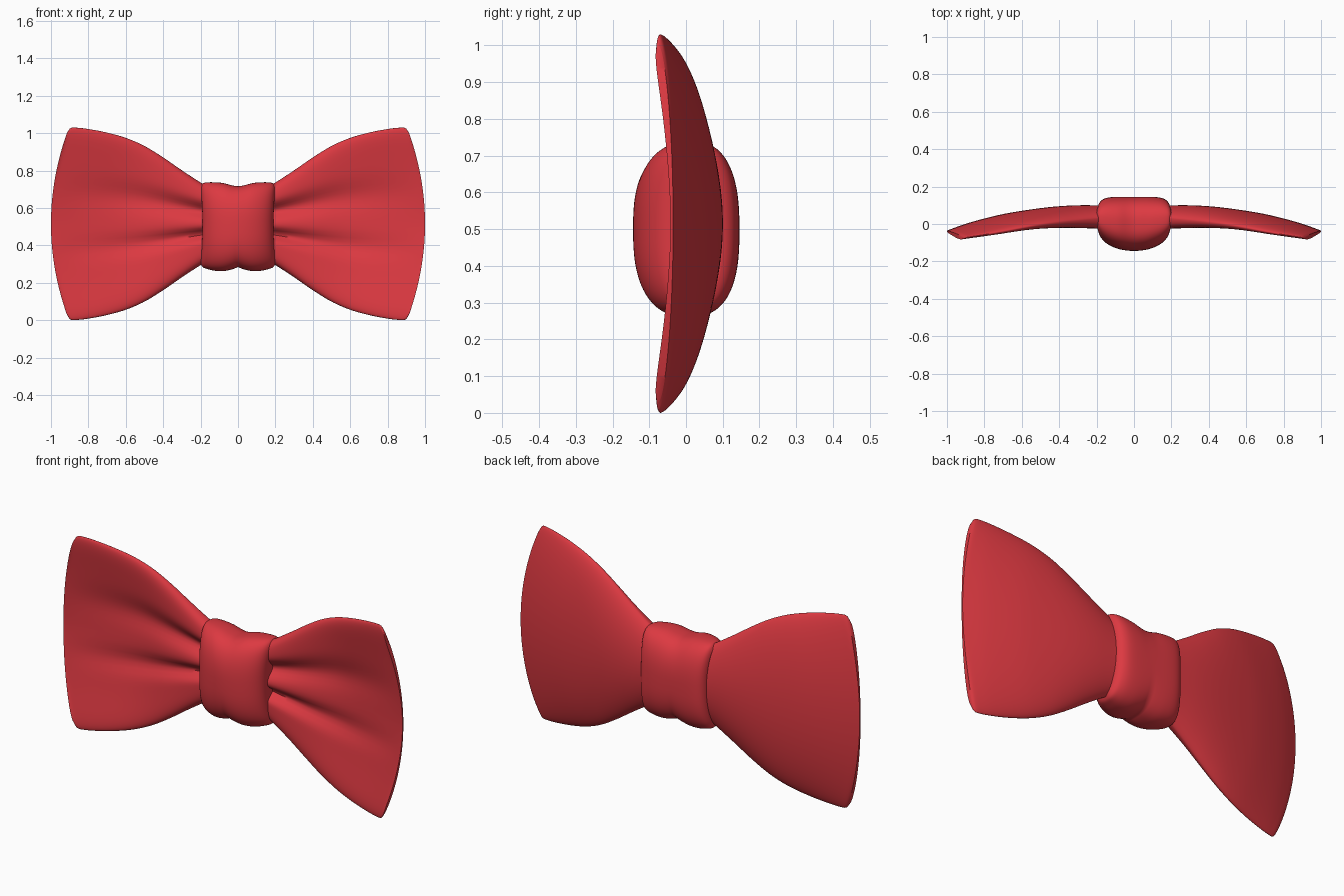
import bpy, bmesh, math

if "Cube" in bpy.data.objects:
    bpy.data.objects.remove(bpy.data.objects["Cube"])

red = bpy.data.materials.new("bow_red")
red.diffuse_color = (0.72, 0.041, 0.053, 1)
red.use_nodes = True
red.node_tree.nodes["Principled BSDF"].inputs["Base Color"].default_value = red.diffuse_color


def curve(keys, x):
    """Smooth (cubic Hermite) interpolation through (x, value) keys."""
    n = len(keys)
    if x <= keys[0][0]:
        return keys[0][1]
    if x >= keys[-1][0]:
        return keys[-1][1]
    i = max(k for k in range(n - 1) if keys[k][0] <= x)

    def slope(k):
        a, b = keys[max(k - 1, 0)], keys[min(k + 1, n - 1)]
        return (b[1] - a[1]) / (b[0] - a[0])
    (x0, y0), (x1, y1) = keys[i], keys[i + 1]
    h = x1 - x0
    s = (x - x0) / h
    return (y0 * (1 + 2 * s) * (1 - s) ** 2 + slope(i) * h * s * (1 - s) ** 2
            + y1 * s * s * (3 - 2 * s) + slope(i + 1) * h * s * s * (s - 1))


def loft(name, rings):
    """Skin closed rings of points, cap both ends, shade smooth."""
    bm = bmesh.new()
    rows = [[bm.verts.new(p) for p in ring] for ring in rings]
    n = len(rows[0])
    for a, b in zip(rows, rows[1:]):
        for i in range(n):
            j = (i + 1) % n
            bm.faces.new((a[i], a[j], b[j], b[i]))
    # caps: strips between matching upper and lower halves of the ring
    for r in (rows[0], rows[-1]):
        for i in range(n // 2):
            quad = [r[i], r[i + 1], r[(n - i - 1) % n], r[(n - i) % n]]
            bm.faces.new(list(dict.fromkeys(quad)))
    bmesh.ops.recalc_face_normals(bm, faces=bm.faces)
    me = bpy.data.meshes.new(name)
    bm.to_mesh(me)
    bm.free()
    ob = bpy.data.objects.new(name, me)
    bpy.context.collection.objects.link(ob)
    me.materials.append(red)
    bpy.ops.object.select_all(action='DESELECT')
    ob.select_set(True)
    bpy.context.view_layer.objects.active = ob
    bpy.ops.object.shade_smooth_by_angle(angle=math.radians(50))
    return ob


# Wing profiles along u: 0 at the knot, 1 at the outer edge
HALF = [(-0.12, 0.17), (0, 0.215), (.15, .285), (.29, .355), (.425, .415), (.56, .458),
        (.7, .487), (.835, .506), (.93, .514), (.975, .511), (1, .485)]
BACK = [(-0.12, .1), (0, .1), (.14, .1), (.26, .095), (.38, .085), (.51, .07),
        (.63, .053), (.75, .03), (.88, 0), (1, -.035)]
RIM = [(-0.12, .035), (0, .03), (.4, 0), (.75, -.045), (1, -.075)]
FRONT = [(-0.12, -.025), (0, -.025), (.25, -.03), (.5, -.045), (.75, -.07), (1, -.092)]
CUP = [(-0.12, 0), (0, 0), (.25, .02), (.5, .05), (.75, .06), (1, .05)]


def wing_ring(u, side, n=112):
    half, back, rim = curve(HALF, u), curve(BACK, u), curve(RIM, u)
    front, cup = curve(FRONT, u), curve(CUP, u)
    fold = 0.045 * (1 - max(u, 0)) ** 1.1
    ring = []
    for i in range(n):
        th = 2 * math.pi * i / n
        t = max(-1, min(1, math.cos(th)))
        x = 0.19 + u * (0.81 - 0.085 * t * t)
        if i > n // 2:          # smooth domed back
            y = rim + (back - rim) * max(0, 1 - t * t) ** 0.6
        else:                   # cupped front with two gathered folds
            f = front + cup * (1 - abs(t) ** 1.7)
            f += fold * (math.exp(-((t - .32) / .17) ** 2) + math.exp(-((t + .26) / .12) ** 2))
            y = rim + (f - rim) * max(0, 1 - t ** 8) ** 0.5
        ring.append((side * x, y, 0.515 + half * t))
    return ring


steps = [-0.12 + 1.12 * (1 - (1 - k / 56) ** 1.5) for k in range(57)]
for side, label in ((-1, "left_wing"), (1, "right_wing")):
    loft(label, [wing_ring(u, side) for u in steps])

# Knot profiles against |x|
TOP = [(0, .716), (.03, .720), (.08, .733), (.13, .737), (.17, .736), (.19, .730), (.2, .715)]
BOTTOM = [(0, .284), (.03, .272), (.08, .262), (.13, .265), (.17, .275), (.19, .284), (.2, .30)]
KNOT_BACK = [(0, .145), (.1, .145), (.15, .14), (.18, .128), (.195, .112), (.2, .10)]


def knot_ring(x, n=80):
    a = abs(x)
    top, bot, back = curve(TOP, a), curve(BOTTOM, a), curve(KNOT_BACK, a)
    front = -0.03 - 0.114 * math.sqrt(max(0, 1 - (a / 0.2) ** 2))
    mid = 0.03 * (a / 0.2) ** 2
    ring = []
    for i in range(n):
        th = 2 * math.pi * i / n
        c, s = math.cos(th), math.sin(th)
        ez = math.copysign(abs(c) ** (2 / 2.65), c)
        ey = abs(s) ** (2 / 2.65)
        y = mid + ((front if s > 0 else back) - mid) * ey
        waist = 1 - 0.05 * (1 - ez * ez) * (a / 0.2)   # sides pinch slightly
        ring.append((x * waist, y, (top + bot) / 2 + (top - bot) / 2 * ez))
    return ring


loft("centre_knot", [knot_ring(0.2 * math.sin(math.pi * (k / 40 - .5))) for k in range(41)])
